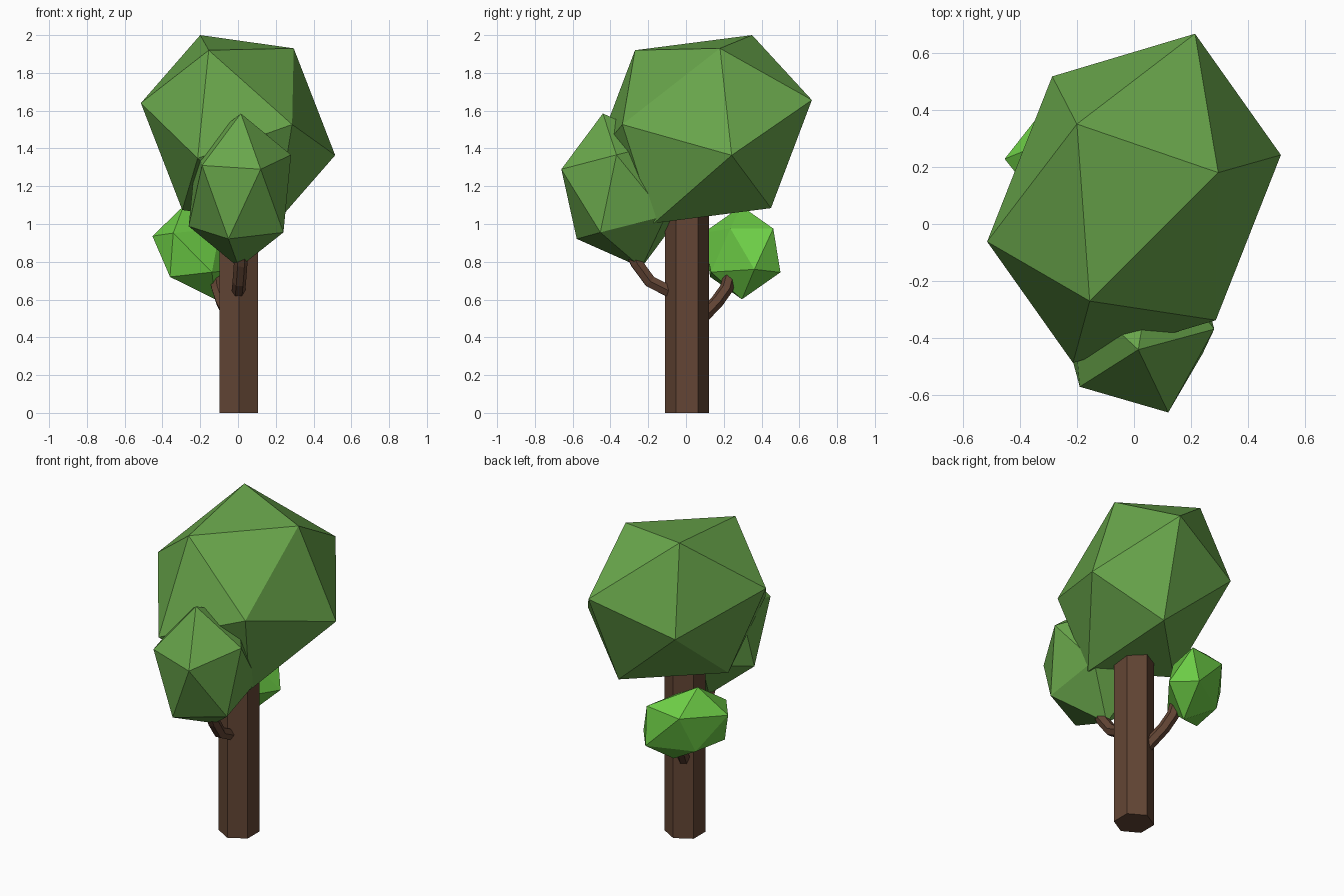
import bpy, bmesh, math
from mathutils import Matrix, Vector

if "Cube" in bpy.data.objects:
    bpy.data.objects.remove(bpy.data.objects["Cube"])


def material(name, rgb):
    m = bpy.data.materials.new(name)
    m.diffuse_color = (*rgb, 1)
    m.use_nodes = True
    m.node_tree.nodes["Principled BSDF"].inputs["Base Color"].default_value = m.diffuse_color
    return m


BARK = material("bark", (0.125, 0.06, 0.035))
LEAF = material("leaf", (0.14, 0.38, 0.07))
BRIGHT = material("bright_leaf", (0.15, 0.60, 0.06))


def add(name, data, mat):
    ob = bpy.data.objects.new(name, data)
    bpy.context.collection.objects.link(ob)
    data.materials.append(mat)
    return ob


def columns(vectors):
    return Matrix([list(v) for v in vectors]).transposed()


def foliage(name, centre, corners, mat):
    """Icosahedron stretched so one triangle lands on three corner offsets."""
    bm = bmesh.new()
    bmesh.ops.create_icosphere(bm, subdivisions=1, radius=1)
    bm.faces.ensure_lookup_table()
    tri = [v.co.copy() for v in bm.faces[0].verts]
    fit = columns(corners) @ columns(tri).inverted()
    for v in bm.verts:
        v.co = fit @ v.co + Vector(centre)
    bmesh.ops.recalc_face_normals(bm, faces=bm.faces)
    me = bpy.data.meshes.new(name)
    bm.to_mesh(me)
    bm.free()
    add(name, me, mat)


def branch(name, points, radius):
    """Six-sided flat-shaded tube along a bent path."""
    cu = bpy.data.curves.new(name, 'CURVE')
    cu.dimensions = '3D'
    cu.bevel_depth = radius
    cu.bevel_resolution = 1
    cu.use_fill_caps = True
    sp = cu.splines.new('POLY')
    sp.use_smooth = False
    sp.points.add(len(points) - 1)
    for p, co in zip(sp.points, points):
        p.co = (*co, 1)
    add(name, cu, BARK)


# Hexagonal trunk, running up into the crown
HEIGHT = 1.15
bm = bmesh.new()
bmesh.ops.create_cone(bm, cap_ends=True, segments=6, radius1=0.117, radius2=0.117, depth=HEIGHT,
                      matrix=Matrix.Translation((0.004, 0.005, HEIGHT / 2)))
# turn so two corners point along y
if max(v.co.x for v in bm.verts) > 0.115:
    bmesh.ops.rotate(bm, verts=bm.verts, cent=(0.004, 0.005, 0),
                     matrix=Matrix.Rotation(math.radians(30), 3, 'Z'))
me = bpy.data.meshes.new("trunk")
bm.to_mesh(me)
bm.free()
add("trunk", me, BARK)

# Branches
branch("front_branch", [(0.0, -0.05, 0.64), (0.003, -0.10, 0.65), (0.007, -0.19, 0.695),
                        (0.014, -0.26, 0.79), (0.016, -0.28, 0.83)], 0.036)
branch("back_branch", [(-0.035, 0.07, 0.49), (-0.085, 0.165, 0.59), (-0.108, 0.215, 0.66),
                       (-0.12, 0.24, 0.75)], 0.036)

# Foliage masses
foliage("main_crown", (0, 0.09, 1.502),
        [(-0.20, 0.26, 0.498), (0.295, 0.09, 0.428), (-0.155, -0.36, 0.418)], LEAF)
foliage("front_crown", (0.01, -0.338, 1.177),
        [(0.005, -0.102, 0.408), (0.11, -0.322, 0.113), (-0.20, -0.232, 0.133)], LEAF)
foliage("back_bush", (-0.205, 0.295, 0.848),
        [(-0.248, -0.067, 0.088), (-0.138, -0.205, 0.104), (-0.155, -0.167, -0.128)], BRIGHT)
